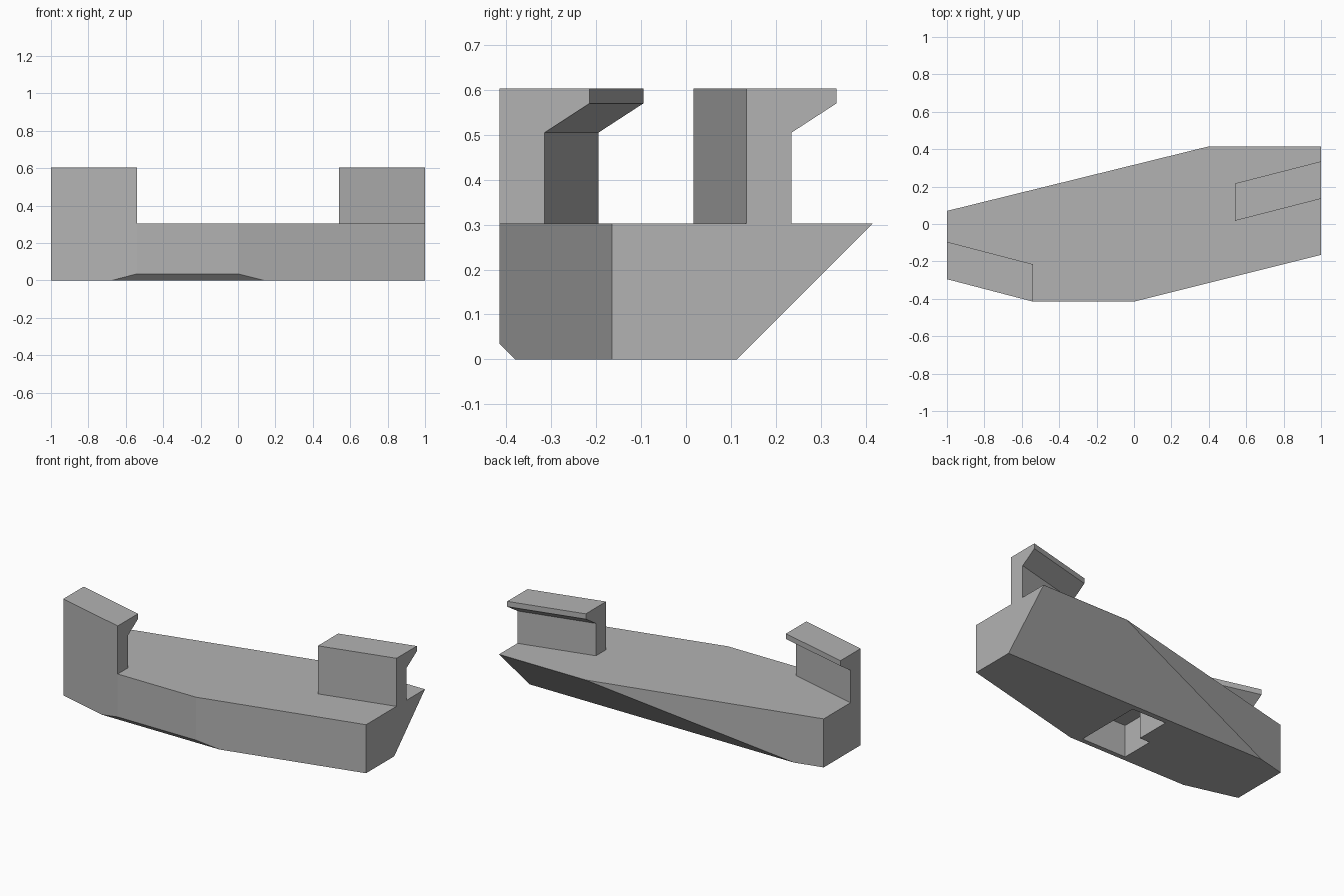
import bpy, bmesh
from mathutils import Vector

if "Cube" in bpy.data.objects:
    bpy.data.objects.remove(bpy.data.objects["Cube"])

grey = bpy.data.materials.new("light grey")
grey.diffuse_color = (0.45, 0.45, 0.45, 1)
grey.use_nodes = True
grey.node_tree.nodes["Principled BSDF"].inputs["Base Color"].default_value = grey.diffuse_color


def extrude_polygon(bm, points, offset):
    """Extrude a flat polygon along an offset into a closed solid."""
    face = bm.faces.new([bm.verts.new(p) for p in points])
    ext = bmesh.ops.extrude_face_region(bm, geom=[face], use_keep_orig=True)
    moved = [g for g in ext["geom"] if isinstance(g, bmesh.types.BMVert)]
    bmesh.ops.translate(bm, verts=moved, vec=offset)
    bmesh.ops.recalc_face_normals(bm, faces=bm.faces[:])


def finish(bm, name):
    mesh = bpy.data.meshes.new(name)
    bm.to_mesh(mesh)
    bm.free()
    mesh.materials.append(grey)
    obj = bpy.data.objects.new(name, mesh)
    bpy.context.collection.objects.link(obj)
    return obj


def slice_off(bm, point, normal):
    """Remove everything on the normal side of a plane and cap the cut."""
    geom = bm.verts[:] + bm.edges[:] + bm.faces[:]
    cut = bmesh.ops.bisect_plane(bm, geom=geom, plane_co=point,
                                 plane_no=Vector(normal).normalized(),
                                 clear_outer=True)
    edges = [g for g in cut["geom_cut"] if isinstance(g, bmesh.types.BMEdge)]
    bmesh.ops.contextual_create(bm, geom=edges)
    bmesh.ops.recalc_face_normals(bm, faces=bm.faces[:])


# Body: slanted seven-sided plate, undercut at the back, chamfered at the front
BASE_TOP = 0.303
outline = [(-1, 0.07), (-1, -0.295), (-0.54, -0.415), (0, -0.415),
           (1, -0.165), (1, 0.415), (0.4, 0.415)]
bm = bmesh.new()
extrude_polygon(bm, [(x, y, 0) for x, y in outline], (0, 0, BASE_TOP))
slice_off(bm, (0, 0.113, 0), (0, 1, -1))
slice_off(bm, (0, -0.38, 0), (0, -1, -1))
body = finish(bm, "body")

# L-shaped pocket in the underside
pocket = [(0.077, -0.35), (0.077, 0.08), (-0.16, 0.08),
          (-0.16, -0.14), (-0.23, -0.14), (-0.23, -0.35)]
bm = bmesh.new()
extrude_polygon(bm, [(x, y, -0.05) for x, y in pocket], (0, 0, 0.25))
cutter = finish(bm, "pocket_cutter")
cutter.hide_render = True
cutter.hide_set(True)
cut = body.modifiers.new("pocket", 'BOOLEAN')
cut.operation = 'DIFFERENCE'
cut.solver = 'EXACT'
cut.object = cutter

# Hooks: overhanging lip profile (y, z), swept along a slanted line
profile = [(0, BASE_TOP), (0.1, BASE_TOP), (0.1, 0.505),
           (0.2, 0.57), (0.2, 0.603), (0, 0.603)]
for name, x, y, dy in [("left_hook", -1, -0.295, -0.12),
                       ("right_hook", 0.54, 0.017, 0.118)]:
    bm = bmesh.new()
    extrude_polygon(bm, [(x, y + py, z) for py, z in profile], (0.46, dy, 0))
    finish(bm, name)
